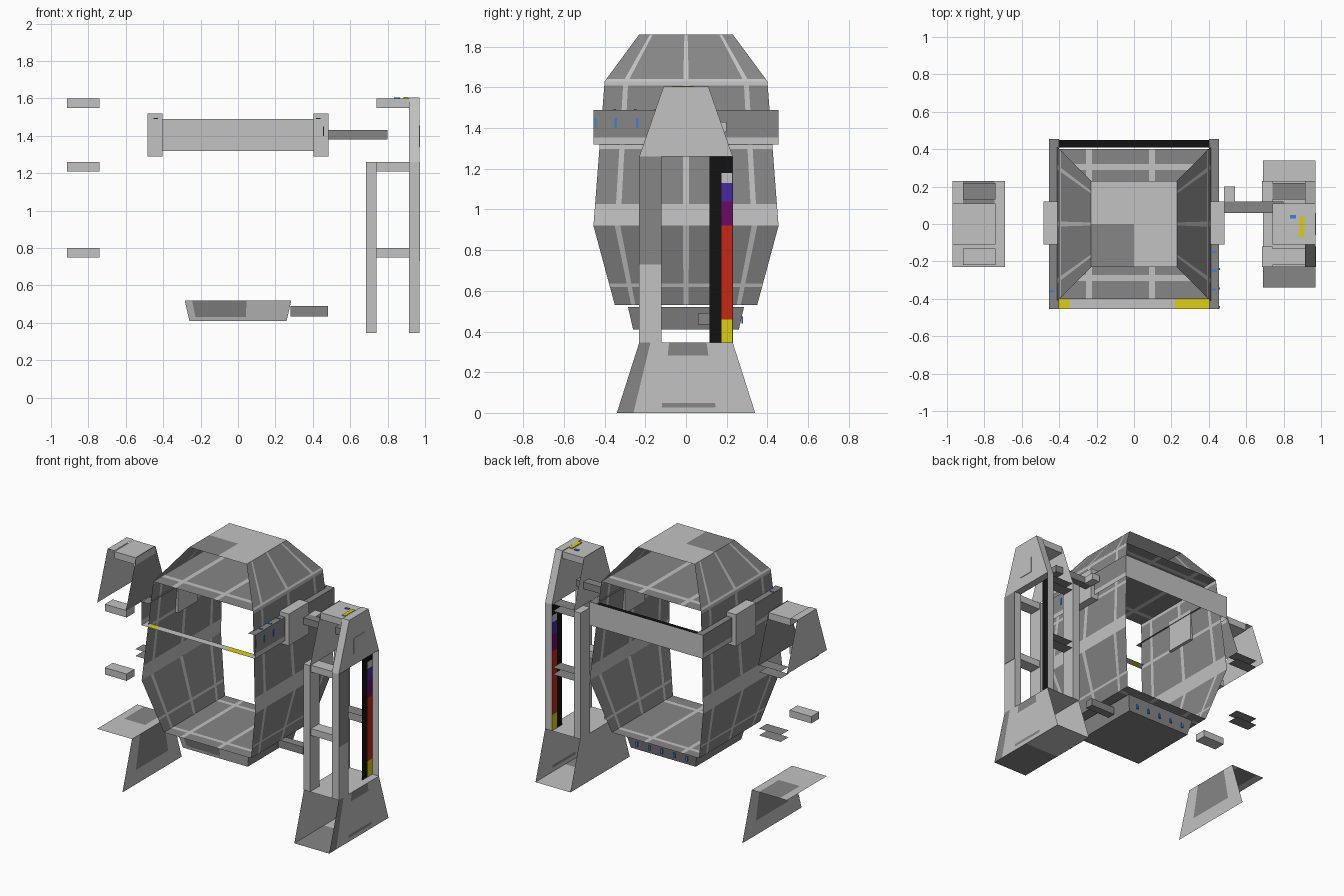
import bpy

if "Cube" in bpy.data.objects:
    bpy.data.objects.remove(bpy.data.objects["Cube"])

def material(name, rgb):
    m = bpy.data.materials.new(name)
    m.diffuse_color = (*rgb, 1)
    m.use_nodes = True
    m.node_tree.nodes["Principled BSDF"].inputs["Base Color"].default_value = m.diffuse_color
    return m

LIGHT = material("light grey", (0.54, 0.54, 0.54))
MID = material("mid grey", (0.24, 0.24, 0.24))
DARK = material("near black", (0.006, 0.006, 0.006))
YELLOW = material("yellow", (0.72, 0.62, 0.005))
RED = material("red", (0.58, 0.02, 0.006))
PURPLE = material("purple", (0.15, 0.003, 0.13))
INDIGO = material("indigo", (0.07, 0.02, 0.36))
BLUE = material("blue", (0.04, 0.22, 0.7))


def build(name, verts, faces, mats, idx=None):
    me = bpy.data.meshes.new(name)
    me.from_pydata(verts, [], faces)
    for m in mats:
        me.materials.append(m)
    for p, i in zip(me.polygons, idx or [0] * len(faces)):
        p.material_index = i
    ob = bpy.data.objects.new(name, me)
    bpy.context.collection.objects.link(ob)
    return ob


def sheet(name, c, us=(0, 1), vs=(0, 1), seam=lambda i, j: True, mats=(LIGHT, MID)):
    """Flat four-cornered sheet cut into seams and panels."""
    verts = []
    for v in vs:
        for u in us:
            verts.append([(c[0][k] * (1 - u) + c[1][k] * u) * (1 - v)
                          + (c[3][k] * (1 - u) + c[2][k] * u) * v for k in range(3)])
    n = len(us)
    faces, idx = [], []
    for j in range(len(vs) - 1):
        for i in range(n - 1):
            a = j * n + i
            faces.append((a, a + 1, a + n + 1, a + n))
            idx.append(0 if seam(i, j) else 1)
    return build(name, verts, faces, mats, idx)


def hull(name, lo, hi, mat=LIGHT, skip=()):
    """Eight-cornered solid: lo and hi are (x0, x1, y0, y1, z)."""
    v = [(r[i], r[j], r[4]) for r in (lo, hi) for i, j in ((0, 2), (1, 2), (1, 3), (0, 3))]
    f = {"-z": (3, 2, 1, 0), "+z": (4, 5, 6, 7), "-y": (0, 1, 5, 4),
         "+x": (1, 2, 6, 5), "+y": (2, 3, 7, 6), "-x": (3, 0, 4, 7)}
    return build(name, v, [q for k, q in f.items() if k not in skip], [mat])


def box(name, x0, x1, y0, y1, z0, z1, mat=LIGHT, skip=()):
    return hull(name, (x0, x1, y0, y1, z0), (x0, x1, y0, y1, z1), mat, skip)


def flat(name, x0, x1, y0, y1, z, **kw):
    return sheet(name, [(x0, y0, z), (x1, y0, z), (x1, y1, z), (x0, y1, z)], **kw)


def side(name, x, y0, y1, z0, z1, **kw):
    return sheet(name, [(x, -y0, z0), (x, y0, z0), (x, y1, z1), (x, -y1, z1)], **kw)


# body shell: side walls with panel seams, open at front and back
COLS = (0, .115, .145, .483, .517, .855, .885, 1)
levels = [  # z0, r0, z1, r1, row cuts, seam rows
    (.53, .35, .92, .455, (0, .23, .27, 1), (1,)),
    (.92, .455, 1.63, .40, (0, .15, .53, .56, .97, 1), (0, 2, 4)),
    (1.63, .40, 1.86, .23, (0, .05, 1), (0,)),
]
for s, label in ((1, "right"), (-1, "left")):
    for (z0, r0, z1, r1, rows, seams), part in zip(levels, ("lower", "main", "dome")):
        sheet(f"{part}_wall_{label}",
              [(s * r0, -r0, z0), (s * r0, r0, z0), (s * r1, r1, z1), (s * r1, -r1, z1)],
              COLS, rows, lambda i, j, q=seams: i % 2 == 1 or j in q)

# horizontal plates of the body
PLATE = (0, .18, .22, .6, .64, 1)
for name, r, z in (("body_floor", .35, .53), ("dome_base", .40, 1.63)):
    flat(name, -r, r, -r, r, z, us=PLATE, vs=(0, .12, .16, .86, .9, 1),
         seam=lambda i, j: i % 2 == 1 or j % 2 == 1)
flat("dome_top", -.23, .23, -.23, .23, 1.86, us=(0, .5, 1), vs=(0, .5, 1),
     seam=lambda i, j: not (i == 0 and j == 0))

# block under the body, with lights along the back
hull("bottom_block", (-.26, .26, -.26, .26, .41), (-.285, .285, -.285, .285, .52), MID, ("-y",))
sheet("block_front", [(-.26, -.26, .41), (.26, -.26, .41), (.285, -.285, .52), (-.285, -.285, .52)],
      us=(0, .07, .58, 1), vs=(0, .2, 1), seam=lambda i, j: not (i == 1 and j == 1))
for i in range(5):
    x = -.2 + i * .1
    box("block_light", x - .007, x + .007, .272, .281, .44, .475, BLUE)

# belt around the body, front face open
sheet("belt_back", [(-.455, .455, 1.32), (.455, .455, 1.32), (.455, .455, 1.49), (-.455, .455, 1.49)])
flat("belt_back_ledge", -.40, .40, .41, .45, 1.48, mats=(DARK,))
flat("belt_front_ledge", -.455, .455, -.455, -.40, 1.32,
     us=(0, .06, .12, .74, .94, 1), seam=lambda i, j: i not in (1, 3), mats=(LIGHT, YELLOW))
for s in (1, -1):
    side("belt_side", s * .455, .455, .455, 1.32, 1.49, vs=(0, .2, .36, 1),
         seam=lambda i, j: j == 0, mats=(LIGHT, MID))
    x0, x1 = sorted((s * .40, s * .455))
    flat("belt_side_ledge", x0, x1, -.455, .455, 1.49, mats=(MID,))
    x0, x1 = sorted((s * .405, s * .485))
    box("belt_hub", x0, x1, -.11, .12, 1.29, 1.52)
for y in (-.445, -.345, -.24):
    box("belt_light", .455, .459, y - .006, y + .006, 1.40, 1.45, BLUE)
for x, y in ((.43, -.15), (.43, -.25), (.43, -.35), (-.44, -.36)):
    box("ledge_light", x - .012, x + .012, y - .006, y + .006, 1.489, 1.494, BLUE)

# rods joining the body to the right leg
box("upper_rod", .48, .80, .06, .12, 1.38, 1.43, MID)
box("rod_bracket", .48, .54, .12, .20, 1.38, 1.43)
box("lower_rod", .28, .48, .06, .12, .435, .49, MID)

# right leg: foot open at front and back
side("right_foot_outer", .97, .34, .23, 0, .345, us=(0, .12, .32, .72, 1), vs=(0, .08, .14, .82, 1),
     seam=lambda i, j: not (i == 0 or (i == 2 and j in (1, 3))))
side("right_foot_inner", .69, .34, .23, 0, .345)
flat("right_foot_top", .69, .97, -.23, .23, .345)
flat("right_foot_base", .69, .97, -.34, .34, 0, vs=(0, .5, 1), seam=lambda i, j: j == 1)

# right leg: posts and head
for x0, x1, tag in ((.685, .74, "inner"), (.915, .97, "outer")):
    box(f"{tag}_front_post", x0, x1, -.23, -.12, .345, 1.26)
box("inner_back_post", .685, .74, .12, .23, .345, 1.26)
box("front_post_shade", .97, .973, -.23, -.12, .73, 1.26, MID)
hull("right_head_plate", (.915, .97, -.23, .23, 1.26), (.915, .97, -.11, .11, 1.605))
side("right_head_inner", .74, .23, .11, 1.26, 1.605)
box("head_button", .97, .974, -.06, .06, 1.34, 1.455)
box("head_mark", .885, .912, -.07, .04, 1.6, 1.607, YELLOW)
box("head_light", .835, .865, .03, .048, 1.6, 1.605, BLUE)

# outer back post: back face plus the colour gauge on its inner face
sheet("outer_back_post", [(.915, .23, .345), (.97, .23, .345), (.97, .23, 1.26), (.915, .23, 1.26)])
box("gauge_back", .915, .917, .115, .175, .345, 1.26, DARK)
for z0, z1, m in ((.345, .46, YELLOW), (.46, .92, RED), (.92, 1.04, PURPLE),
                  (1.04, 1.13, INDIGO), (1.13, 1.18, LIGHT), (1.18, 1.26, DARK)):
    box("gauge_segment", .914, .918, .175, .229, z0, z1, m)

# cross bars of both legs, the back ones only top and bottom strips
for s in (1, -1):
    x0, x1 = sorted((s * .74, s * .915))
    box("head_bar", x0, x1, -.11, .11, 1.55, 1.6)
    for z in (.75, 1.21):
        box("front_cross_bar", x0, x1, -.22, -.13, z, z + .05)
        box("back_cross_bar", x0, x1, .13, .22, z, z + .05, MID, ("-y", "+y", "-x", "+x"))

# left leg: only head sheets and part of the foot
side("left_head_outer", -.97, .23, .11, 1.26, 1.605)
side("left_head_inner", -.74, .23, .11, 1.26, 1.605, mats=(MID,))
flat("left_head_top", -.97, -.915, -.11, .11, 1.605)
flat("left_foot_top", -.97, -.69, -.23, .23, .345, us=(0, .2, .8, 1), vs=(0, .5, 1),
     seam=lambda i, j: not (i == 1 and j == 1))
side("left_foot_inner", -.69, .34, .23, 0, .345, us=(0, .2, .8, 1), vs=(0, .3, 1),
     seam=lambda i, j: not (i == 1 and j == 1))
